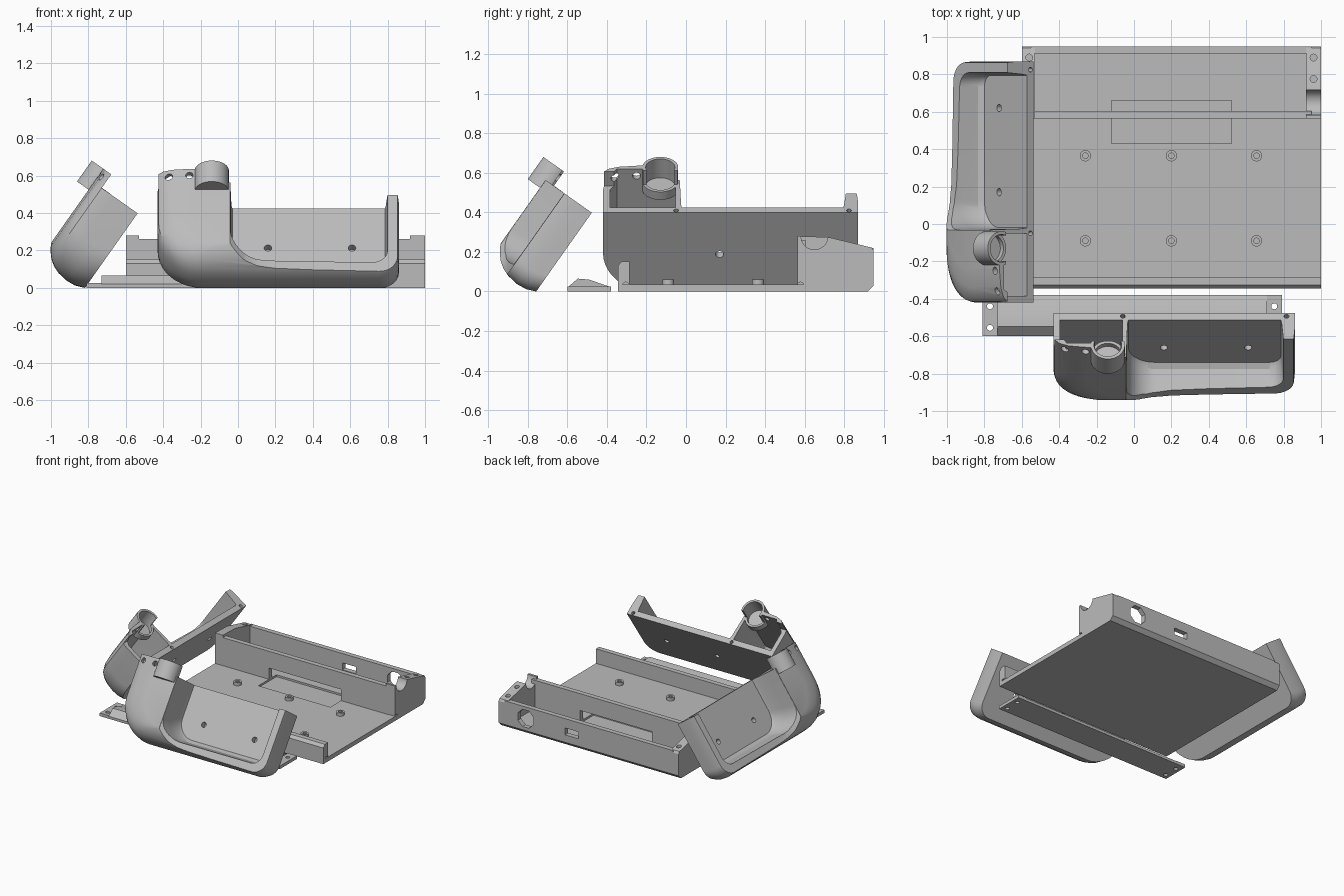
import bpy, bmesh, math
from mathutils import Matrix, Vector

if "Cube" in bpy.data.objects:
    bpy.data.objects.remove(bpy.data.objects["Cube"])

grey = bpy.data.materials.new("plastic_grey")
grey.diffuse_color = (0.5, 0.5, 0.5, 1)
grey.use_nodes = True
grey.node_tree.nodes["Principled BSDF"].inputs["Base Color"].default_value = grey.diffuse_color


def loft(name, rings, closed=False):
    """Skin a list of equal-length point rings into a capped solid."""
    bm = bmesh.new()
    rows = [[bm.verts.new(p) for p in r] for r in rings]
    n = len(rows[0])
    for a, b in zip(rows, rows[1:]):
        for i in range(n):
            bm.faces.new((a[i], a[(i + 1) % n], b[(i + 1) % n], b[i]))
    bm.faces.new(rows[0][::-1])
    bm.faces.new(rows[-1])
    bmesh.ops.recalc_face_normals(bm, faces=bm.faces)
    me = bpy.data.meshes.new(name)
    bm.to_mesh(me)
    bm.free()
    me.materials.append(grey)
    ob = bpy.data.objects.new(name, me)
    bpy.context.collection.objects.link(ob)
    return ob


def box(name, x, y, z):
    return loft(name, [[(x[0], y[0], h), (x[1], y[0], h), (x[1], y[1], h), (x[0], y[1], h)] for h in z])


def prism_x(name, x, pts):
    return loft(name, [[(k, p[0], p[1]) for p in pts] for k in x])


def rod(c, r, length, axis='Z', n=24, name="cutter"):
    """Cylinder starting at c and running along an axis."""
    rot = {'X': Matrix.Rotation(math.pi / 2, 3, 'Y'), 'Y': Matrix.Rotation(-math.pi / 2, 3, 'X'),
           'Z': Matrix.Identity(3)}[axis]
    ring = [(r * math.cos(2 * math.pi * (i + .5) / n), r * math.sin(2 * math.pi * (i + .5) / n)) for i in range(n)]
    return loft(name, [[Vector(c) + rot @ Vector((a, b, h)) for a, b in ring] for h in (0, length)])


def combine(ob, others, op='DIFFERENCE'):
    """Cut or join helper solids, then remove them."""
    for o in others:
        m = ob.modifiers.new("b", 'BOOLEAN')
        m.operation, m.object, m.solver = op, o, 'EXACT'
        bpy.context.view_layer.objects.active = ob
        bpy.ops.object.modifier_apply(modifier=m.name)
        bpy.data.objects.remove(o)


def plan(v, x0, x1, u0, u1, rl, rr, n=10):
    """Outline with two rounded lower corners at depth v."""
    pts = [(x1, u1, v), (x0, u1, v)]
    for i in range(n + 1):
        a = math.pi + i / n * math.pi / 2
        pts.append((x0 + rl + rl * math.cos(a), u0 + rl + rl * math.sin(a), v))
    for i in range(n + 1):
        a = 1.5 * math.pi + i / n * math.pi / 2
        pts.append((x1 - rr + rr * math.cos(a), u0 + rr + rr * math.sin(a), v))
    return pts


# --- tray: floor with bosses, front lip, divider, back wall and ends ---
floor = prism_x("tray_floor", (-.6, 1), [(-.345, 0), (.92, 0), (.95, .03), (.95, .035), (-.345, .035)])
combine(floor, [box("c", (-.12, .52), (.43, .66), (.02, .2))])
for i, x in enumerate((-.26, .2, .655)):
    for j, y in enumerate((-.09, .365)):
        boss = rod((x, y, .03), .03, .03, name="floor_boss")
        combine(boss, [rod((x, y, .045), .015, .1, n=12)])

lip = prism_x("tray_front_lip", (-.6, 1), [(-.345, 0), (-.345, .13), (-.325, .152), (-.285, .152), (-.285, 0)])
combine(lip, [rod((.9, -.305, .03), .017, .2, 'X'), rod((-.7, -.305, .03), .017, .2, 'X')])

divider = box("tray_divider", (-.55, .95), (.565, .605), (.01, .26))
combine(divider, [box("c", (-.12, .52), (.5, .7), (.02, .125))])

back = prism_x("tray_back_wall", (-.55, .95), [(.91, .01), (.93, .01), (.95, .03), (.95, .22), (.91, .22)])
combine(back, [rod((.76, .8, .125), .075, .3, 'Y', 8), box("c", (.29, .41), (.8, 1), (.09, .145))])

end_shape = [(.565, 0), (.565, .28), (.72, .275), (.94, .222), (.95, .205), (.95, .03), (.92, 0)]
left_end = prism_x("tray_left_end", (-.6, -.53), end_shape)
combine(left_end, [rod((-.56, .89, .1), .018, .3)])
right_end = prism_x("tray_right_end", (.92, 1), end_shape)
combine(right_end, [rod((.9, .65, .28), .068, .2, 'X', 32), rod((.96, .89, .1), .018, .3),
                    rod((.96, .775, .1), .018, .3), rod((.95, .58, .03), .017, .2, 'X')])

# --- cover strip with screw tabs ---
strip = prism_x("cover_strip", (-.73, .71),
                [(-.6, 0), (-.6, .02), (-.548, .065), (-.49, .06), (-.38, .022), (-.38, 0)])
for side, x in (("left", (-.81, -.73)), ("right", (.71, .79))):
    tab = box("cover_tab_" + side, x, (-.6, -.38), (0, .025))
    combine(tab, [rod((sum(x) / 2, y, -.1), .016, .3) for y in (-.44, -.555)])

# --- grip, modelled flat as (length, height u, depth v) ---
shape = [(0, -.43, .86, -.01), (.05, -.43, .86, -.03), (.1, -.43, .86, -.035), (.16, -.43, .855, -.027),
         (.2, -.43, .845, -.012), (.235, -.425, .835, .012), (.26, -.40, .82, .04),
         (.277, -.35, .81, .065), (.287, -.25, .8, .085)]
grip = loft("front_grip", [plan(v, x0, x1, u0, .567, .24, .1) for v, x0, x1, u0 in shape])
# open palm recess with sloping rim
recess = loft("c", [plan(.044, -.03, .785, .085, .8, .14, .06), plan(.07, -.035, .79, .06, .8, .15, .07),
                    plan(.18, -.038, .8, .035, .8, .16, .08), plan(.4, -.045, .81, .0, .8, .16, .09)])
# falling rim line toward the far end
rim = [(-.042, .5), (-.042, .285), (-.01, .262), (.04, .228), (.1, .205), (.2, .19), (.4, .181), (.9, .168), (.9, .5)]
rim_cut = loft("c", [[(x, u, v) for x, v in rim] for u in (-.2, .8)])
pocket = loft("c", [plan(v, -.395, -.062, .02, .8, r, .03) for v, r in ((.044, .2), (.2, .2))]
              + [plan(.257, -.36, -.062, .06, .8, .2, .03)])
combine(grip, [recess, rim_cut, pocket, box("c", (-1, 1), (.478, .8), (-.2, .235)),
               box("c", (-.055, 1), (.478, .8), (-.2, .6))])
# thumb cup, screw holes
combine(grip, [rod((-.14, .43, .272), .091, .137, 'Y', 40)], 'UNION')
combine(grip, [rod((-.14, .45, .272), .074, .3, 'Y', 40), box("c", (-.24, -.04), (.479, .7), (.1, .245)),
               rod((-.37, .525, .2), .02, .2), rod((-.26, .525, .2), .02, .2),
               rod((.16, .22, -.1), .02, .3), rod((.61, .22, -.1), .02, .3),
               rod((-.06, .42, .02), .013, .2, 'Y', 12), rod((.815, .42, .02), .013, .2, 'Y', 12)])

# tilt the grip, then mirror it across the diagonal for the second one
c, s = .577, .817
tilt = Matrix(((1, 0, 0, 0), (0, c, -s, -.7525), (0, s, c, .008), (0, 0, 0, 1)))
swap = Matrix(((0, 1, 0, -.06), (1, 0, 0, .01), (0, 0, 1, 0), (0, 0, 0, 1)))
grip.data.transform(tilt)
left_mesh = grip.data.copy()
left_mesh.transform(swap)
left_mesh.flip_normals()
left_grip = bpy.data.objects.new("left_grip", left_mesh)
bpy.context.collection.objects.link(left_grip)

for ob in bpy.context.collection.objects:
    ob.select_set(True)
bpy.context.view_layer.objects.active = grip
bpy.ops.object.shade_smooth_by_angle(angle=math.radians(30))
